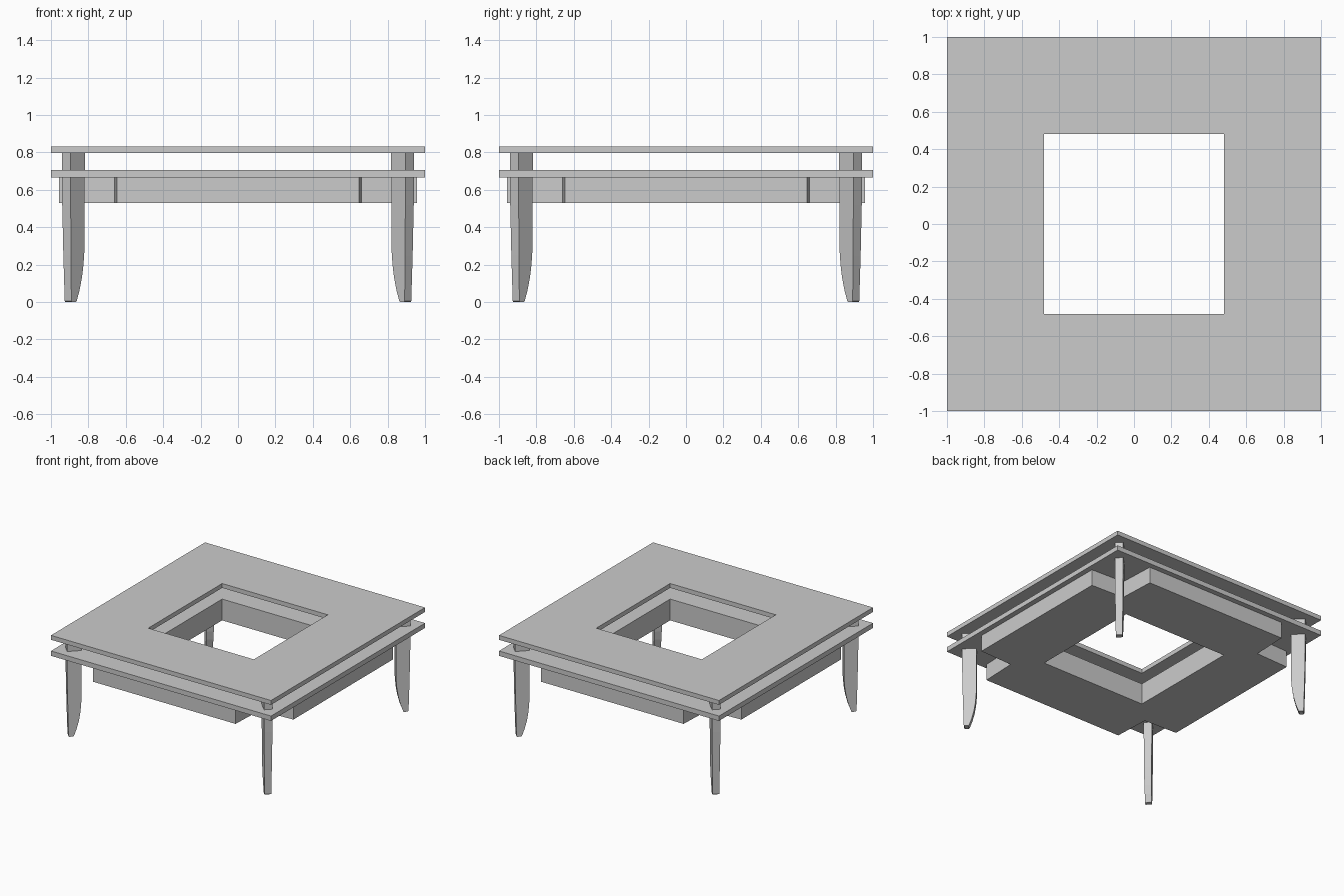
import bpy
import bmesh
import math
from mathutils import Matrix

cube = bpy.data.objects.get("Cube")
if cube:
    bpy.data.objects.remove(cube, do_unlink=True)

GREY = (0.6, 0.6, 0.6, 1)
mat = bpy.data.materials.new("light_grey")
mat.use_nodes = True
mat.diffuse_color = GREY
mat.node_tree.nodes["Principled BSDF"].inputs["Base Color"].default_value = GREY

HOLE = 0.48


def make_object(name, bm):
    bmesh.ops.recalc_face_normals(bm, faces=bm.faces)
    mesh = bpy.data.meshes.new(name)
    bm.to_mesh(mesh)
    bm.free()
    mesh.materials.append(mat)
    obj = bpy.data.objects.new(name, mesh)
    bpy.context.collection.objects.link(obj)
    return obj


def square_ring(name, quarter, z0, z1):
    """Slab with a square hole: a quarter outline turned four times."""
    bm = bmesh.new()
    for i in range(4):
        turn = Matrix.Rotation(i * math.pi / 2, 4, "Z")
        pts = [(-HOLE, -HOLE)] + quarter + [(HOLE, -HOLE)]
        low = [bm.verts.new(turn @ Matrix.Translation((x, y, z0)).translation) for x, y in pts]
        high = [bm.verts.new(turn @ Matrix.Translation((x, y, z1)).translation) for x, y in pts]
        bm.faces.new(low)
        bm.faces.new(high)
        for a in range(len(pts)):
            # the mitred sides stay open so that the quarters join
            if a not in (0, len(pts) - 2):
                b = (a + 1) % len(pts)
                bm.faces.new((low[a], low[b], high[b], high[a]))
    bmesh.ops.remove_doubles(bm, verts=bm.verts, dist=0.0005)
    return make_object(name, bm)


# Two thin square tops with a gap between them
plate = [(-1, -1), (1, -1)]
square_ring("table_top", plate, 0.797, 0.833)
square_ring("lower_shelf", plate, 0.665, 0.705)

# Hollow box under the shelf, notched at the corners for the legs
apron = [(-0.66, -0.66), (-0.648, -0.957), (0.648, -0.957), (0.66, -0.66)]
square_ring("apron_box", apron, 0.53, 0.665)

# Diagonal plank legs: (distance from the centre line, height), inner edge curved
profile = [(1.297, 0.797), (1.297, 0.52), (1.292, 0.25), (1.285, 0.005), (1.28, 0),
           (1.25, 0), (1.245, 0.005), (1.225, 0.06), (1.207, 0.13), (1.196, 0.2),
           (1.19, 0.28), (1.19, 0.797)]


def half_width(z):
    return 0.025 + 0.007 * min(z / 0.5, 1)


corners = {"front_left": -45, "back_left": 45, "back_right": 135, "front_right": -135}
for corner, angle in corners.items():
    bm = bmesh.new()
    sides = [[bm.verts.new((r, s * half_width(z), z)) for r, z in profile] for s in (-1, 1)]
    for side in sides:
        bm.faces.new(side)
    for a in range(len(profile)):
        b = (a + 1) % len(profile)
        bm.faces.new((sides[0][a], sides[0][b], sides[1][b], sides[1][a]))
    bmesh.ops.rotate(bm, verts=bm.verts, cent=(0, 0, 0),
                     matrix=Matrix.Rotation(math.radians(angle), 3, "Z"))
    make_object(corner + "_leg", bm)
